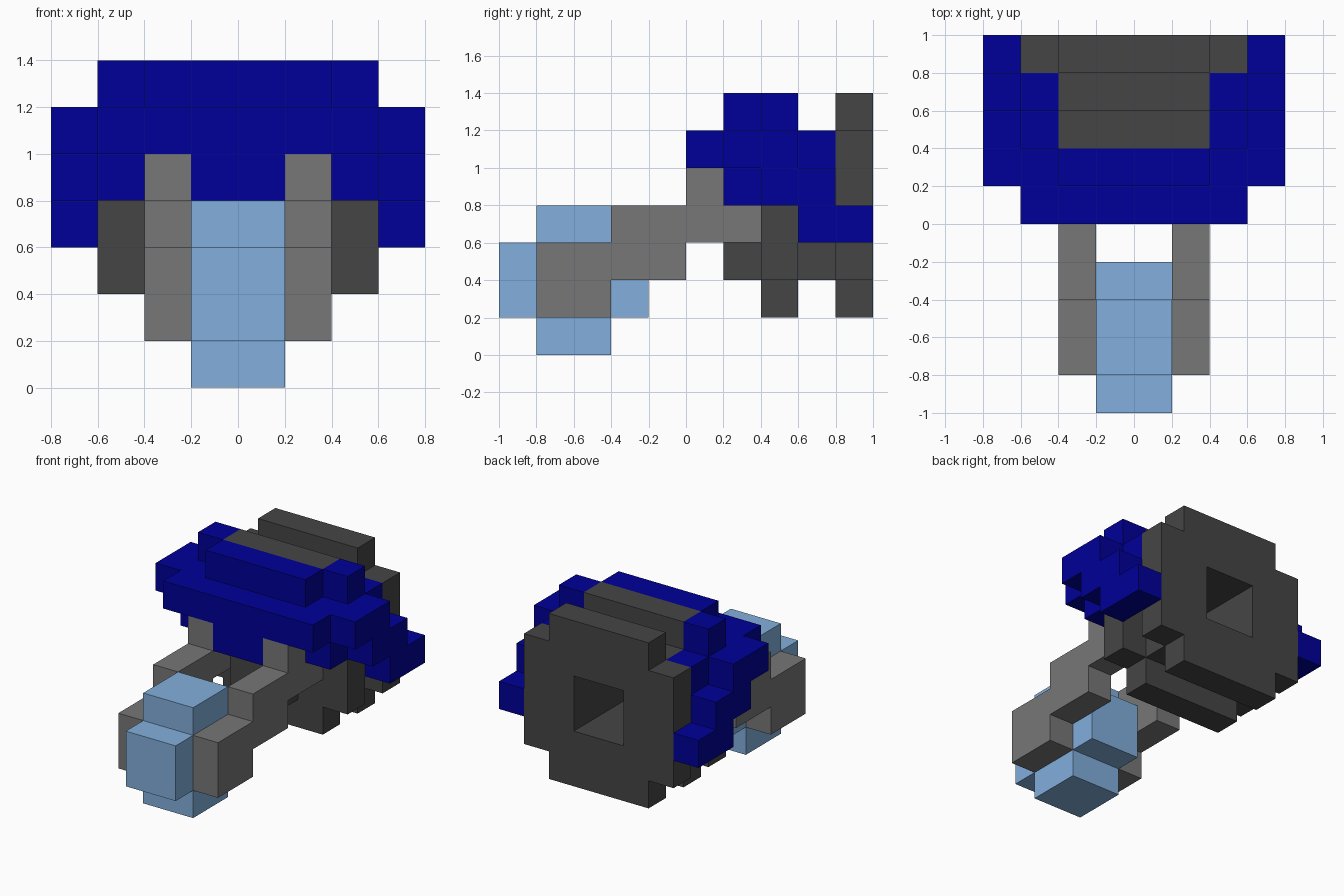
import bpy
import bmesh
import math
from mathutils import Vector

cube = bpy.data.objects.get("Cube")
if cube:
    bpy.data.objects.remove(cube, do_unlink=True)

U = 0.2  # edge length of one block


def material(name, rgb):
    mat = bpy.data.materials.new(name)
    mat.use_nodes = True
    mat.diffuse_color = (*rgb, 1)
    bsdf = next(n for n in mat.node_tree.nodes if n.type == 'BSDF_PRINCIPLED')
    bsdf.inputs["Base Color"].default_value = (*rgb, 1)
    return mat


light_blue = material("light blue", (0.223, 0.429, 0.723))
navy = material("navy blue", (0.0, 0.0, 0.319))
grey = material("mid grey", (0.184, 0.184, 0.184))
dark = material("dark grey", (0.060, 0.060, 0.060))


def box(x0, x1, y0, y1, z0, z1):
    """Block cells between two corners, counted in blocks."""
    return {(x, y, z) for x in range(x0, x1) for y in range(y0, y1) for z in range(z0, z1)}


def sides(cells):
    """Add the mirror image across the middle."""
    return cells | {(-1 - x, y, z) for x, y, z in cells}


def disk(y0, y1):
    """Wide octagonal disk."""
    return box(-3, 3, y0, y1, 2, 6) | box(-2, 2, y0, y1, 1, 7)


parts = {}

# Front wheel: a blocky round
parts["front_wheel"] = (box(-1, 1, -4, -2, 0, 4) | box(-1, 1, -5, -1, 1, 3), light_blue)

# Fork arms stepping up from the axle to the body
arm = (box(1, 2, -4, -2, 1, 3) | box(1, 2, -2, 0, 2, 4)
       | box(1, 2, 0, 2, 3, 4) | box(1, 2, 0, 1, 4, 5))
parts["fork"] = (sides(arm), grey)

# Rear drum: two disks on a narrower core, bored from the back, with a front hub
drum = disk(4, 5) | box(-2, 2, 3, 4, 2, 6) | disk(2, 3)
drum -= box(-1, 1, 2, 5, 3, 5)
drum |= box(-1, 1, 1, 2, 2, 4)
parts["rear_drum"] = (drum, dark)

# Cowl across the front and over the top of the drum
cowl = box(-3, 3, 0, 1, 5, 6) | box(-1, 1, 0, 1, 4, 5)
cowl |= box(-3, 3, 1, 2, 4, 6) | box(-2, 2, 1, 2, 6, 7)
cowl |= sides(box(2, 3, 2, 3, 6, 7) | box(2, 3, 3, 4, 4, 6))
parts["cowl"] = (cowl, navy)

# Side fenders stepping down to the back
fender = set()
for step in range(3):
    fender |= box(3, 4, 1 + step, 3 + step, 5 - step, 6 - step)
parts["fenders"] = (sides(fender), navy)

solid = set().union(*(cells for cells, _ in parts.values()))


def build(name, cells, mat):
    """Skin the exposed faces of the blocks and merge the flat areas."""
    bm = bmesh.new()
    for cell in sorted(cells):
        centre = Vector(cell) + Vector((0.5, 0.5, 0.5))
        for axis in range(3):
            for sign in (-1, 1):
                near = list(cell)
                near[axis] += sign
                if tuple(near) in solid:
                    continue
                n, a, b = Vector(), Vector(), Vector()
                n[axis] = sign * 0.5
                a[(axis + 1) % 3] = 0.5
                b[(axis + 2) % 3] = 0.5 * sign
                corners = (-a - b, a - b, a + b, -a + b)
                bm.faces.new([bm.verts.new((centre + n + c) * U) for c in corners])
    bmesh.ops.remove_doubles(bm, verts=bm.verts[:], dist=0.001)
    bmesh.ops.dissolve_limit(bm, angle_limit=math.radians(1),
                             verts=bm.verts[:], edges=bm.edges[:])
    mesh = bpy.data.meshes.new(name)
    bm.to_mesh(mesh)
    bm.free()
    mesh.materials.append(mat)
    obj = bpy.data.objects.new(name, mesh)
    bpy.context.collection.objects.link(obj)


for part_name, (part_cells, part_mat) in parts.items():
    build(part_name, part_cells, part_mat)
